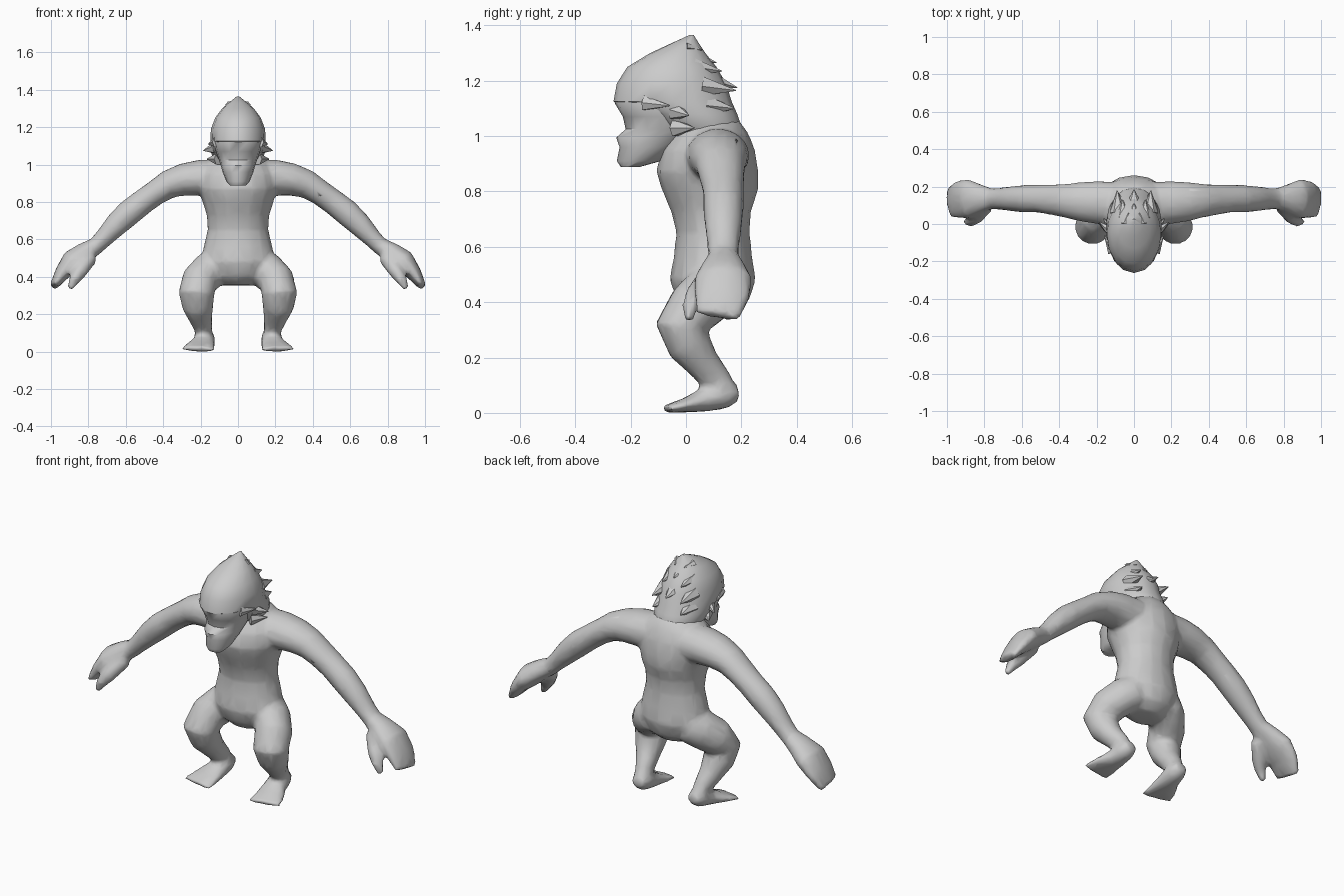
import bpy, bmesh, math
from mathutils import Vector

fur = bpy.data.materials.new("grey_fur")
fur.diffuse_color = (0.6, 0.6, 0.6, 1)
UP = Vector((0, 0, 1))


def loft(bm, rings, ref=(1, 0, 0), flat=None, n=14):
    """Closed tube through rings of (x, y, z, radius along ref, other radius)."""
    pts = [Vector(r[:3]) for r in rings]
    loops = []
    for i, r in enumerate(rings):
        t = flat or (pts[min(i + 1, len(pts) - 1)] - pts[max(i - 1, 0)]).normalized()
        u = Vector(ref)
        u = (u - t * u.dot(t)).normalized()
        v = t.cross(u)
        loops.append([bm.verts.new(pts[i] + u * r[3] * math.cos(a) + v * r[4] * math.sin(a))
                      for a in (2 * math.pi * k / n for k in range(n))])
    for a, b in zip(loops, loops[1:]):
        for k in range(n):
            bm.faces.new((a[k], a[(k + 1) % n], b[(k + 1) % n], b[k]))
    bm.faces.new(loops[0])
    bm.faces.new(loops[-1])


def stack(bm, rows, n=16):
    """Horizontal rings given as (z, front y, back y, half width)."""
    loft(bm, [(0, (f + b) / 2, z, w, (b - f) / 2) for z, f, b, w in rows], flat=UP, n=n)


def sided(rings, s):
    return [(s * r[0],) + tuple(r[1:]) for r in rings]


def finish(bm, name, angle=None):
    bmesh.ops.recalc_face_normals(bm, faces=bm.faces)
    me = bpy.data.meshes.new(name)
    bm.to_mesh(me)
    bm.free()
    me.materials.append(fur)
    ob = bpy.data.objects.new(name, me)
    bpy.context.collection.objects.link(ob)
    if angle:
        bpy.ops.object.select_all(action='DESELECT')
        ob.select_set(True)
        bpy.context.view_layer.objects.active = ob
        bpy.ops.object.shade_smooth_by_angle(angle=math.radians(angle))
    return ob


# Torso
body = bmesh.new()
stack(body, [(0.355, 0.02, 0.17, 0.09), (0.40, -0.03, 0.225, 0.15),
             (0.48, -0.06, 0.252, 0.195), (0.56, -0.045, 0.24, 0.185),
             (0.65, -0.035, 0.23, 0.163), (0.73, -0.055, 0.235, 0.168),
             (0.80, -0.085, 0.26, 0.19), (0.87, -0.108, 0.262, 0.21),
             (0.95, -0.088, 0.25, 0.205), (1.01, -0.045, 0.225, 0.165),
             (1.06, -0.01, 0.19, 0.10)])

arm = [(0.08, 0.115, 0.93, 0.11, 0.10), (0.20, 0.115, 0.93, 0.115, 0.098),
       (0.29, 0.12, 0.92, 0.105, 0.088), (0.37, 0.125, 0.895, 0.09, 0.077),
       (0.44, 0.13, 0.85, 0.082, 0.068), (0.51, 0.135, 0.80, 0.074, 0.068),
       (0.58, 0.135, 0.745, 0.074, 0.071), (0.65, 0.135, 0.68, 0.068, 0.064),
       (0.72, 0.135, 0.605, 0.058, 0.05), (0.76, 0.135, 0.565, 0.056, 0.047),
       (0.82, 0.135, 0.53, 0.078, 0.055), (0.885, 0.135, 0.485, 0.105, 0.062),
       (0.94, 0.13, 0.42, 0.102, 0.042), (0.985, 0.115, 0.35, 0.082, 0.022)]
thumb = [(0.79, 0.10, 0.51, 0.04, 0.045), (0.845, 0.04, 0.43, 0.042, 0.04),
         (0.875, 0.015, 0.385, 0.03, 0.03), (0.90, 0.01, 0.335, 0.018, 0.016)]
leg = [(0.10, 0.13, 0.47, 0.09, 0.10), (0.15, 0.09, 0.435, 0.10, 0.105),
       (0.205, 0.03, 0.38, 0.098, 0.10), (0.222, -0.02, 0.31, 0.096, 0.092),
       (0.215, 0.012, 0.245, 0.085, 0.082), (0.20, 0.06, 0.18, 0.064, 0.063),
       (0.185, 0.11, 0.12, 0.048, 0.054), (0.18, 0.135, 0.07, 0.046, 0.05)]
foot = [(0.175, 0.19, 0.075, 0.036, 0.03), (0.178, 0.14, 0.07, 0.055, 0.055),
        (0.185, 0.07, 0.048, 0.062, 0.045), (0.202, 0.0, 0.028, 0.083, 0.027),
        (0.215, -0.073, 0.014, 0.098, 0.014)]

# Limbs, left and right
for s in (1, -1):
    for part, ref in ((arm, (0, 1, 0)), (thumb, (0, 1, 0)), (leg, (1, 0, 0)), (foot, (1, 0, 0))):
        loft(body, sided(part, s), ref)
ob = finish(body, "body")

# Fuse limbs and torso into one soft skin
m = ob.modifiers.new("fuse", 'REMESH')
m.mode = 'VOXEL'
m.voxel_size = 0.013
m.use_smooth_shade = True
m = ob.modifiers.new("soften", 'SMOOTH')
m.factor = 0.5
m.iterations = 5
m = ob.modifiers.new("reduce", 'DECIMATE')
m.ratio = 0.15

# Face with brow and muzzle
face = bmesh.new()
stack(face, [(0.888, -0.235, -0.17, 0.042), (0.91, -0.25, -0.09, 0.062),
             (0.96, -0.24, -0.03, 0.082), (0.995, -0.252, 0.02, 0.092),
             (1.025, -0.218, 0.04, 0.102), (1.07, -0.228, 0.04, 0.118),
             (1.12, -0.258, 0.04, 0.130), (1.16, -0.24, 0.04, 0.12)])
finish(face, "face", 50)

# Mane: hair cap with swept-back tufts
mane = bmesh.new()
stack(mane, [(0.96, 0.03, 0.20, 0.09), (1.02, -0.09, 0.205, 0.13),
             (1.08, -0.16, 0.185, 0.148), (1.125, -0.262, 0.165, 0.148),
             (1.19, -0.25, 0.145, 0.145), (1.25, -0.212, 0.11, 0.122),
             (1.30, -0.13, 0.07, 0.085), (1.33, -0.065, 0.05, 0.05),
             (1.365, 0.012, 0.028, 0.006)])
# Tufts: base point, tip point, half width, half thickness
tufts = [((0, 0.02, 1.29), (0, 0.11, 1.265), 0.05, 0.03),
         ((0, 0.07, 1.21), (0, 0.185, 1.175), 0.06, 0.04),
         ((0, 0.12, 1.07), (0, 0.235, 0.96), 0.09, 0.05),
         ((0.04, 0.0, 1.32), (0.03, 0.058, 1.312), 0.03, 0.02),
         ((0.06, 0.03, 1.25), (0.06, 0.13, 1.235), 0.04, 0.035),
         ((0.085, 0.06, 1.18), (0.09, 0.18, 1.165), 0.045, 0.04),
         ((0.08, 0.08, 1.11), (0.09, 0.175, 1.10), 0.05, 0.04),
         ((0.12, -0.04, 1.09), (0.185, 0.01, 1.075), 0.03, 0.035),
         ((0.105, -0.04, 1.03), (0.165, 0.03, 1.03), 0.03, 0.035),
         ((0.115, -0.15, 1.12), (0.158, -0.06, 1.11), 0.025, 0.03)]
for base, tip, w, h in tufts:
    for s in ((1, -1) if base[0] else (1,)):
        loft(mane, sided([base + (w, h), tip + (0.002, 0.002)], s), n=6)
finish(mane, "mane", 40)
